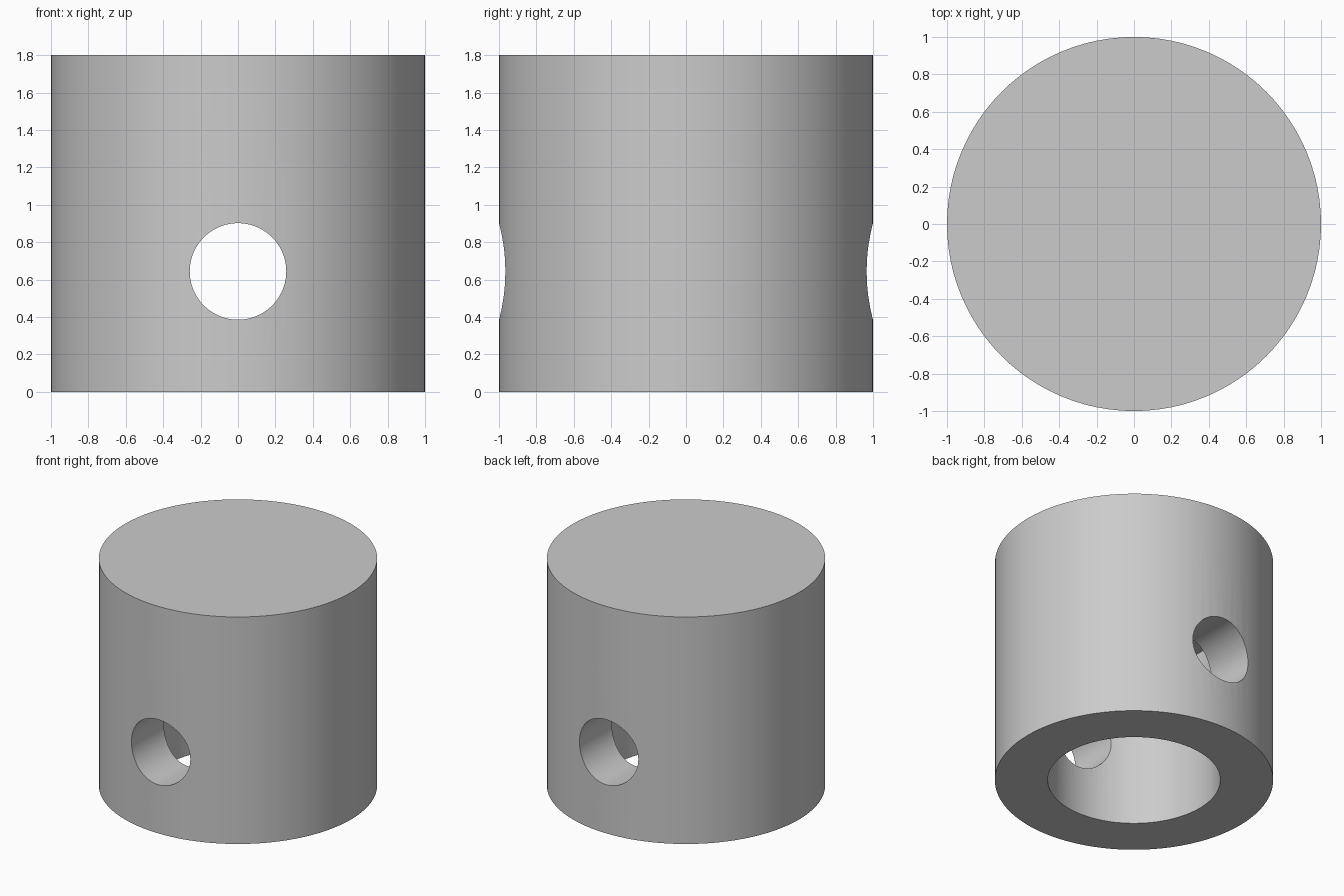
import bpy
import math

if "Cube" in bpy.data.objects:
    bpy.data.objects.remove(bpy.data.objects["Cube"])

SEGMENTS = 96
R, H = 1.0, 1.8              # outer body
BORE_R, BORE_DEPTH = 0.62, 1.29
HOLE_R, HOLE_Z = 0.258, 0.644

grey = bpy.data.materials.new("plain_grey")
grey.diffuse_color = (0.6, 0.6, 0.6, 1)
grey.use_nodes = True
grey.node_tree.nodes["Principled BSDF"].inputs["Base Color"].default_value = grey.diffuse_color


def cylinder(name, radius, depth, location, rotation=(0, 0, 0)):
    bpy.ops.mesh.primitive_cylinder_add(vertices=SEGMENTS, radius=radius, depth=depth,
                                        location=location, rotation=rotation)
    obj = bpy.context.object
    obj.name = name
    obj.data.materials.append(grey)
    return obj


def cut(body, cutter):
    mod = body.modifiers.new(cutter.name, 'BOOLEAN')
    mod.operation = 'DIFFERENCE'
    mod.solver = 'EXACT'
    mod.object = cutter
    cutter.hide_render = True
    bpy.context.view_layer.objects.active = body
    bpy.ops.object.modifier_apply(modifier=mod.name)
    bpy.data.objects.remove(cutter)


# Solid round cap
cap = cylinder("cap_body", R, H, (0, 0, H / 2))

# Blind bore opening at the bottom
cut(cap, cylinder("bore_cutter", BORE_R, BORE_DEPTH + 0.2, (0, 0, (BORE_DEPTH - 0.2) / 2)))

# Cross hole running front to back through both walls
cut(cap, cylinder("cross_hole_cutter", HOLE_R, 2.4, (0, 0, HOLE_Z), (math.pi / 2, 0, 0)))

# Smooth walls with crisp rims
bpy.ops.object.select_all(action='DESELECT')
cap.select_set(True)
bpy.context.view_layer.objects.active = cap
bpy.ops.object.shade_smooth_by_angle(angle=math.radians(30))
